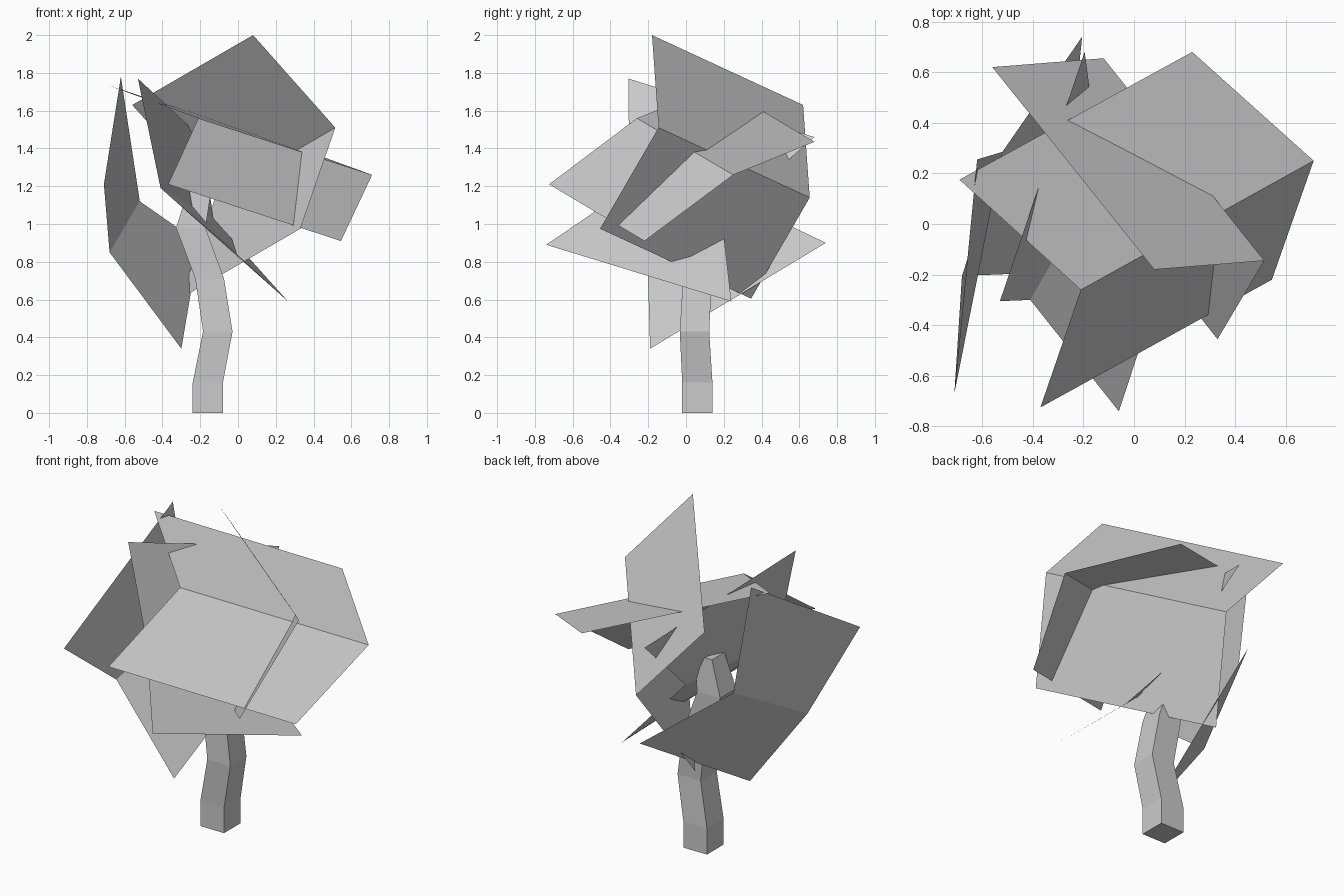
import bpy


def make_mesh(name, verts, faces):
    mesh = bpy.data.meshes.new(name)
    mesh.from_pydata(verts, [], faces)
    mesh.update()
    obj = bpy.data.objects.new(name, mesh)
    bpy.context.collection.objects.link(obj)
    return obj


# Bent square trunk: (centre x, centre y, z, half width) per ring
rings = [
    (-0.16, 0.06, 0.00, 0.08),
    (-0.16, 0.06, 0.16, 0.08),
    (-0.107, 0.045, 0.43, 0.078),
    (-0.15, 0.06, 0.71, 0.076),
    (-0.25, 0.06, 0.98, 0.078),
    (-0.20, 0.06, 1.19, 0.06),
]
verts, faces = [], []
for x, y, z, h in rings:
    verts += [(x + sx * h, y + sy * h, z)
              for sx, sy in ((-1, -1), (1, -1), (1, 1), (-1, 1))]
for r in range(len(rings) - 1):
    for i in range(4):
        j = (i + 1) % 4
        faces.append((4 * r + i, 4 * r + j, 4 * r + 4 + j, 4 * r + 4 + i))
last = len(verts) - 4
faces += [(3, 2, 1, 0), (last, last + 1, last + 2, last + 3)]
make_mesh("trunk", verts, faces)

# Folded foliage sheets: upper edge, fold edge, lower edge (two points each)
sheets = {
    "top_foliage": [(0.08, -0.18, 2.0), (-0.56, 0.62, 1.63),
                    (0.515, -0.145, 1.51), (-0.12, 0.655, 1.14),
                    (0.33, -0.455, 0.975), (-0.305, 0.345, 0.605)],
    "front_foliage": [(-0.69, 0.175, 1.735), (0.23, 0.68, 1.435),
                      (-0.21, -0.26, 1.56), (0.71, 0.25, 1.26),
                      (-0.37, -0.725, 1.21), (0.545, -0.22, 0.91)],
    "left_foliage": [(-0.71, -0.67, 1.21), (-0.62, 0.255, 1.78),
                     (-0.68, -0.205, 0.85), (-0.52, 0.285, 1.12),
                     (-0.30, -0.19, 0.34), (-0.205, 0.74, 0.90)],
    "inner_foliage": [(-0.53, -0.305, 1.77), (-0.195, 0.68, 1.46),
                      (-0.41, -0.30, 1.19), (-0.13, 0.19, 1.03),
                      (-0.06, -0.74, 0.89), (0.265, 0.24, 0.59)],
}
for name, pts in sheets.items():
    make_mesh(name, pts, [(0, 2, 3, 1), (2, 4, 5, 3)])
